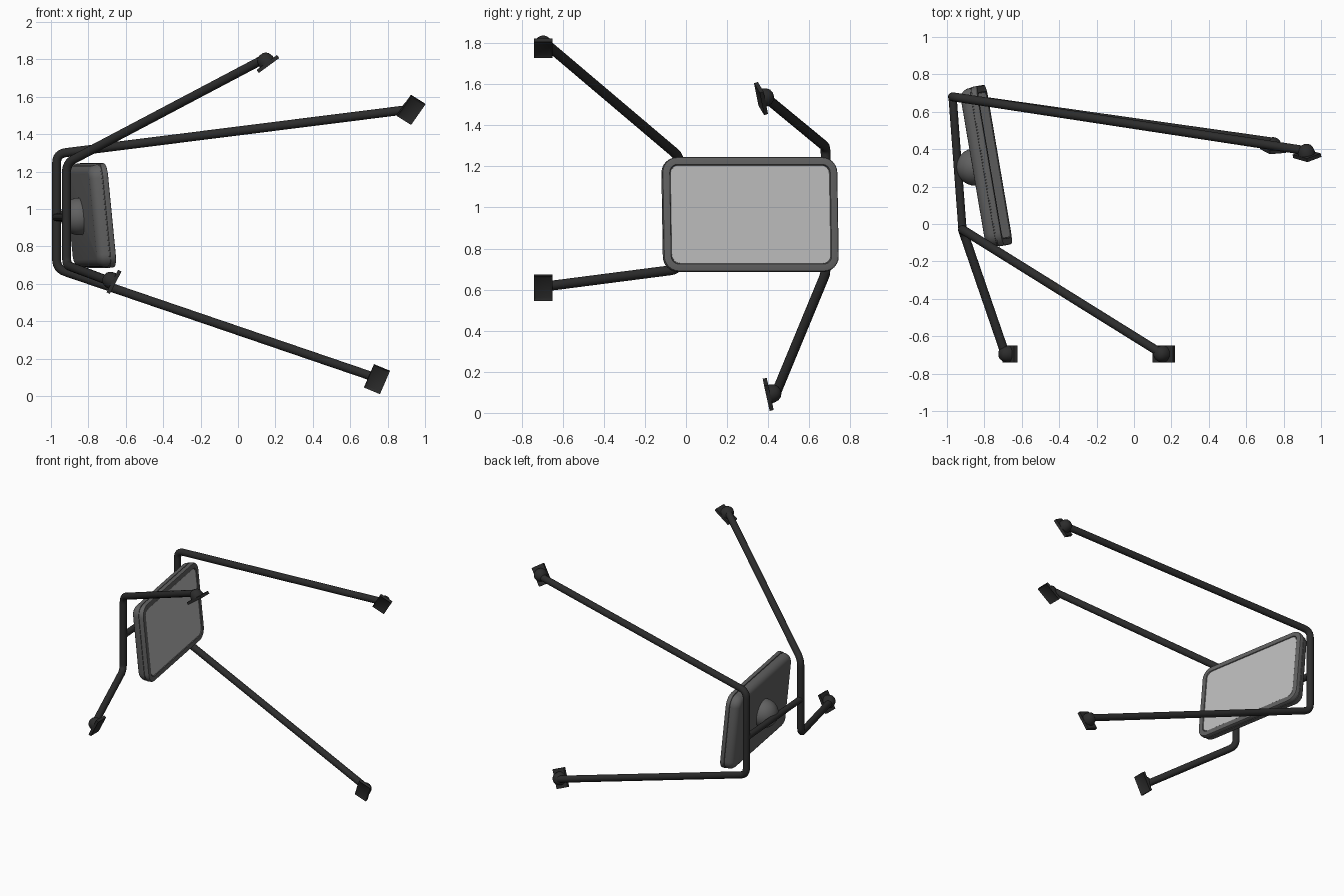
import bpy, bmesh, math
from mathutils import Vector, Matrix

if "Cube" in bpy.data.objects:
    bpy.data.objects.remove(bpy.data.objects["Cube"])


def material(name, v):
    m = bpy.data.materials.new(name)
    m.diffuse_color = (v, v, v, 1)
    m.use_nodes = True
    m.node_tree.nodes["Principled BSDF"].inputs["Base Color"].default_value = m.diffuse_color
    return m


BLACK, GREY, GLASS = material("black", 0.025), material("grey", 0.12), material("glass", 0.5)


def finish(bm, name, mat, matrix=Matrix(), angle=35):
    bmesh.ops.recalc_face_normals(bm, faces=bm.faces[:])
    me = bpy.data.meshes.new(name)
    bm.to_mesh(me)
    bm.free()
    ob = bpy.data.objects.new(name, me)
    bpy.context.collection.objects.link(ob)
    ob.matrix_world = matrix
    me.materials.append(mat)
    bpy.ops.object.select_all(action='DESELECT')
    ob.select_set(True)
    bpy.context.view_layer.objects.active = ob
    bpy.ops.object.shade_smooth_by_angle(angle=math.radians(angle))
    return ob


def frame(origin, u, n):
    # local x along u, local z along n
    u = Vector(u).normalized()
    n = Vector(n)
    n = (n - u * n.dot(u)).normalized()
    v = n.cross(u)
    m = Matrix((u, v, n)).transposed().to_4x4()
    m.translation = Vector(origin)
    return m


def rounded_path(pts, r):
    pts = [Vector(p) for p in pts]
    out = [pts[0]]
    for a, b, c in zip(pts, pts[1:], pts[2:]):
        p, q = b + (a - b).normalized() * r, b + (c - b).normalized() * r
        for i in range(7):
            t = i / 6
            out.append(p * (1 - t) ** 2 + b * 2 * t * (1 - t) + q * t * t)
    return out + [pts[-1]]


def tube(name, pts, r, bend=0.05, sides=16):
    path = rounded_path(pts, bend)
    bm = bmesh.new()
    rings = []
    for i, p in enumerate(path):
        d = path[min(i + 1, len(path) - 1)] - path[max(i - 1, 0)]
        d.normalize()
        if i == 0:
            side = d.orthogonal().normalized()
        side = (side - d * side.dot(d)).normalized()
        up = d.cross(side)
        rings.append([bm.verts.new(p + (side * math.cos(a) + up * math.sin(a)) * r)
                      for a in (k * math.tau / sides for k in range(sides))])
    loft(bm, rings)
    return finish(bm, name, BLACK)


def loft(bm, rings):
    for a, b in zip(rings, rings[1:]):
        for k in range(len(a)):
            j = (k + 1) % len(a)
            bm.faces.new((a[k], a[j], b[j], b[k]))
    bm.faces.new(rings[0][::-1])
    bm.faces.new(rings[-1])


def rounded_rect_loft(name, w, h, corner, profile, mat, matrix):
    # profile: (inset, depth) pairs
    bm = bmesh.new()
    rings = []
    for inset, z in profile:
        r = max(corner - inset, 0.02)
        ring = []
        for q, (sx, sy) in enumerate(((1, 1), (-1, 1), (-1, -1), (1, -1))):
            cx, cy = sx * (w / 2 - inset - r), sy * (h / 2 - inset - r)
            for k in range(7):
                a = (q + k / 6) * math.pi / 2
                ring.append(bm.verts.new((cx + r * math.cos(a), cy + r * math.sin(a), z)))
        rings.append(ring)
    loft(bm, rings)
    return finish(bm, name, mat, matrix)


# bent tube brackets
tube("rear_bracket_tube", [(0.90, 0.395, 1.53), (-0.97, 0.68, 1.295),
                           (-0.97, 0.68, 0.68), (0.73, 0.44, 0.10)], 0.024)
tube("front_bracket_tube", [(0.135, -0.685, 1.80), (-0.917, -0.03, 1.245),
                            (-0.917, -0.03, 0.70), (-0.69, -0.69, 0.615)], 0.024)

# cross bar holding the mirror
tube("cross_bar", [(-0.97, 0.68, 0.955), (-0.917, -0.03, 0.955)], 0.022)

# mirror housing with seam and front rim
mirror = frame((-0.745, 0.315, 0.967), (0.17, -1, 0), (1, 0.17, 0.10))
rounded_rect_loft("mirror_housing", 0.865, 0.56, 0.075,
                  [(0.05, -0.097), (0.035, -0.094), (0.022, -0.086), (0.012, -0.074), (0.006, -0.06),
                   (0.003, -0.037), (0.007, -0.036), (0.007, -0.031), (0.0, -0.03),
                   (0.0, -0.008), (0.003, -0.002), (0.009, 0.0), (0.036, 0.0), (0.04, -0.008)],
                  GREY, mirror)
rounded_rect_loft("mirror_glass", 0.785, 0.48, 0.045, [(0, -0.02), (0, -0.004)], GLASS, mirror)

# ball joint on the mirror back
bm = bmesh.new()
bmesh.ops.create_uvsphere(bm, u_segments=32, v_segments=16, radius=0.1)
finish(bm, "ball_joint", GREY, Matrix.Translation((-0.85, 0.305, 0.96)))

# mounting feet: recessed plate and domed socket
FEET = {
    "rear_upper": ((0.925, 0.365, 1.53), (0.07, -0.02, 0.10), (0.25, -1, -0.2)),
    "rear_lower": ((0.743, 0.40, 0.09), (0.39, -0.2, 0.90), (0, -1, -0.2)),
    "front_upper": ((0.16, -0.695, 1.775), (0.81, 0, 0.59), (0.59, 0, -0.81)),
    "front_lower": ((-0.663, -0.695, 0.61), (0.46, 0, 0.89), (0.89, 0, -0.46)),
}
for key, (pos, u, n) in FEET.items():
    m = frame(pos, u, n)
    bm = bmesh.new()
    bmesh.ops.create_cube(bm, size=1, matrix=Matrix.Diagonal((0.135, 0.092, 0.02, 1)))
    top = [f for f in bm.faces if f.normal.z > 0.9]
    bmesh.ops.inset_region(bm, faces=top, thickness=0.02, depth=-0.008)
    finish(bm, key + "_foot_plate", BLACK, m)
    bm = bmesh.new()
    rings = []
    for r, z in ((0.046, -0.005), (0.045, -0.022), (0.039, -0.042), (0.028, -0.056), (0.012, -0.063)):
        rings.append([bm.verts.new((r * math.cos(a), r * math.sin(a), z))
                      for a in (k * math.tau / 20 for k in range(20))])
    loft(bm, rings)
    finish(bm, key + "_foot_socket", BLACK, m)
